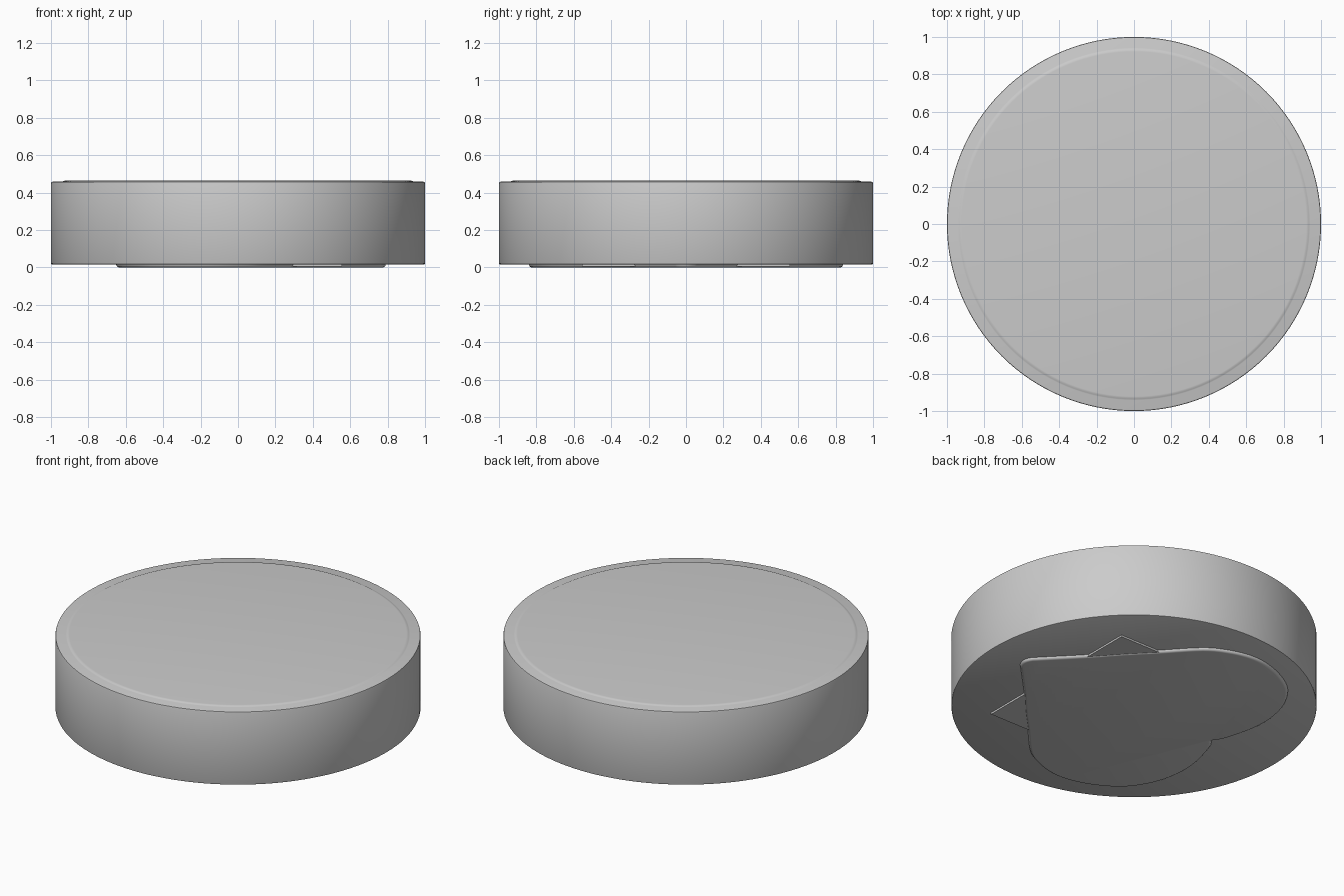
import bpy, bmesh, math
from mathutils import Vector

if "Cube" in bpy.data.objects:
    bpy.data.objects.remove(bpy.data.objects["Cube"])


def make_object(name, bm, angle=35):
    bmesh.ops.recalc_face_normals(bm, faces=bm.faces)
    mesh = bpy.data.meshes.new(name)
    bm.to_mesh(mesh)
    bm.free()
    obj = bpy.data.objects.new(name, mesh)
    bpy.context.collection.objects.link(obj)
    bpy.ops.object.select_all(action='DESELECT')
    obj.select_set(True)
    bpy.context.view_layer.objects.active = obj
    bpy.ops.object.shade_smooth_by_angle(angle=math.radians(angle))
    return obj


def loft(name, rings):
    """Closed solid from a stack of equal-length point rings."""
    bm = bmesh.new()
    loops = [[bm.verts.new(p) for p in ring] for ring in rings]
    n = len(loops[0])
    for a, b in zip(loops, loops[1:]):
        for i in range(n):
            j = (i + 1) % n
            bm.faces.new((a[i], a[j], b[j], b[i]))
    bm.faces.new(loops[0])
    bm.faces.new(loops[-1])
    return make_object(name, bm)


def circle(r, z, n=128):
    return [(r * math.cos(2 * math.pi * i / n), r * math.sin(2 * math.pi * i / n), z)
            for i in range(n)]


# round body with softened rims and a slightly raised top panel
profile = [(0.994, 0.015), (0.998, 0.017), (1.0, 0.022),
           (1.0, 0.450), (0.998, 0.456), (0.992, 0.458),
           (0.942, 0.458), (0.936, 0.460), (0.930, 0.463), (0.922, 0.464)]
loft("round_body", [circle(r, z) for r, z in profile])

# square plate under the body, its corners peeking out beside the heart
bm = bmesh.new()
bmesh.ops.create_cube(bm, size=1.0)
bmesh.ops.scale(bm, vec=(1.11, 1.11, 0.036), verts=bm.verts)
bmesh.ops.translate(bm, vec=(0, 0, 0.022), verts=bm.verts)
make_object("square_plate", bm)

# heart outline: half given from tip to notch, mirrored across y
half = [(0.79, 0.0), (0.775, 0.045), (0.735, 0.088), (0.555, 0.275), (0.425, 0.42),
        (0.29, 0.56), (0.124, 0.735), (0.0, 0.805), (-0.128, 0.838), (-0.25, 0.83),
        (-0.39, 0.78), (-0.52, 0.69), (-0.61, 0.55), (-0.648, 0.40),
        (-0.645, 0.25), (-0.602, 0.08), (-0.575, 0.025), (-0.555, 0.0)]
pts = [Vector(p) for p in half + [(x, -y) for x, y in half[-2:0:-1]]]


def smooth_closed(p, steps=5):
    out, n = [], len(p)
    for i in range(n):
        a, b, c, d = p[i - 1], p[i], p[(i + 1) % n], p[(i + 2) % n]
        for k in range(steps):
            t = k / steps
            out.append(0.5 * (2 * b + (c - a) * t + (2 * a - 5 * b + 4 * c - d) * t * t
                              + (3 * b - a - 3 * c + d) * t ** 3))
    return out


outline = smooth_closed(pts)


def inset(p, dist, z):
    ring = []
    for i, q in enumerate(p):
        t = (p[(i + 1) % len(p)] - p[i - 1]).normalized()
        ring.append((q.x - t.y * dist, q.y + t.x * dist, z))
    return ring


# heart pad with a rounded lower rim
r = 0.016
rings = [inset(outline, 0, 0.035)]
for k in range(5):
    a = math.pi / 2 * k / 4
    rings.append(inset(outline, r * (1 - math.cos(a)), r * (1 - math.sin(a))))
loft("heart_pad", rings)
